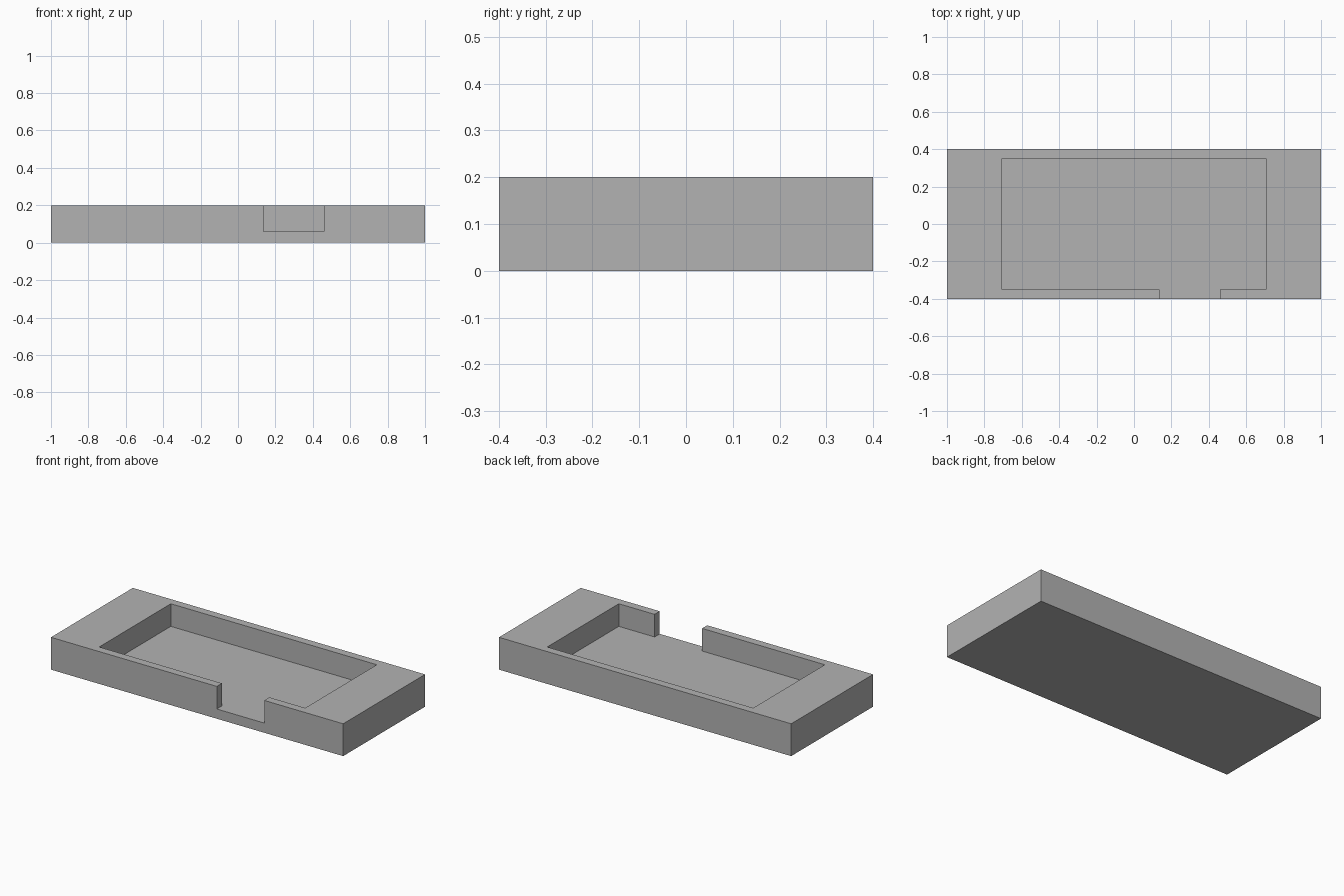
import bpy, bmesh
from mathutils import Matrix, Vector

if "Cube" in bpy.data.objects:
    bpy.data.objects.remove(bpy.data.objects["Cube"], do_unlink=True)

HALF_X, HALF_Y, HEIGHT = 1.0, 0.4, 0.2
POCKET_X, POCKET_Y, FLOOR = 0.705, 0.35, 0.06
NOTCH_LEFT, NOTCH_RIGHT = 0.135, 0.46
CLEAR = 0.1  # how far the cutter sticks out of the block

grey = bpy.data.materials.new("plain grey")
grey.use_nodes = True
colour = (0.45, 0.45, 0.45, 1)
grey.diffuse_color = colour
grey.node_tree.nodes["Principled BSDF"].inputs["Base Color"].default_value = colour


def prism(name, outline, bottom, top):
    """Extrude a flat outline upward into a closed solid."""
    bm = bmesh.new()
    face = bm.faces.new([bm.verts.new((x, y, bottom)) for x, y in outline])
    raised = bmesh.ops.extrude_face_region(bm, geom=[face])["geom"]
    verts = [v for v in raised if isinstance(v, bmesh.types.BMVert)]
    bmesh.ops.translate(bm, verts=verts, vec=(0, 0, top - bottom))
    bmesh.ops.recalc_face_normals(bm, faces=bm.faces)
    mesh = bpy.data.meshes.new(name)
    bm.to_mesh(mesh)
    bm.free()
    mesh.materials.append(grey)
    obj = bpy.data.objects.new(name, mesh)
    bpy.context.collection.objects.link(obj)
    return obj


# Solid block
tray = prism("tray", [(-HALF_X, -HALF_Y), (HALF_X, -HALF_Y),
                      (HALF_X, HALF_Y), (-HALF_X, HALF_Y)], 0, HEIGHT)

# Pocket and front notch share one floor, so one cutter makes both
front = -HALF_Y - CLEAR
cutter = prism("pocket_cutter", [
    (-POCKET_X, -POCKET_Y), (NOTCH_LEFT, -POCKET_Y), (NOTCH_LEFT, front),
    (NOTCH_RIGHT, front), (NOTCH_RIGHT, -POCKET_Y), (POCKET_X, -POCKET_Y),
    (POCKET_X, POCKET_Y), (-POCKET_X, POCKET_Y)], FLOOR, HEIGHT + CLEAR)
cutter.hide_render = True

cut = tray.modifiers.new("pocket", 'BOOLEAN')
cut.operation = 'DIFFERENCE'
cut.solver = 'EXACT'
cut.object = cutter
bpy.context.view_layer.objects.active = tray
bpy.ops.object.modifier_apply(modifier=cut.name)
bpy.data.objects.remove(cutter, do_unlink=True)
